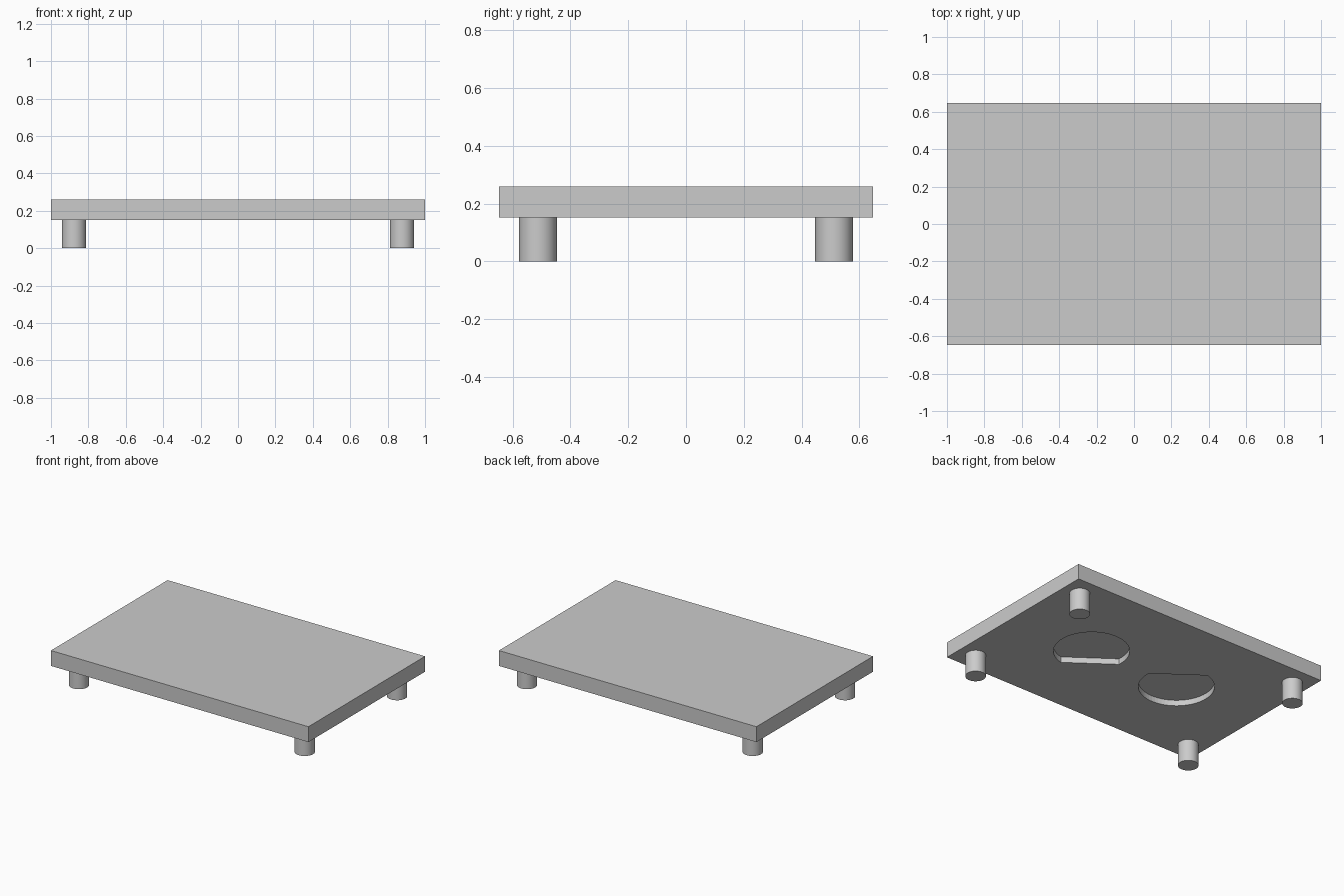
import bpy
import bmesh
from math import radians
from mathutils import Matrix, Vector

cube = bpy.data.objects.get("Cube")
if cube:
    bpy.data.objects.remove(cube, do_unlink=True)

SIZE = Vector((2.0, 1.294, 0.108))
BOTTOM = 0.152
LEG_X, LEG_Y, LEG_R = 0.877, 0.512, 0.065
POCKET_X, POCKET_R, POCKET_DEPTH, FLAT = 0.35, 0.241, 0.04, 0.155

grey = bpy.data.materials.new("plain grey")
grey.use_nodes = True
grey.diffuse_color = (0.6, 0.6, 0.6, 1)
grey.node_tree.nodes["Principled BSDF"].inputs["Base Color"].default_value = grey.diffuse_color


def make_object(name, bm):
    mesh = bpy.data.meshes.new(name)
    bm.to_mesh(mesh)
    bm.free()
    mesh.materials.append(grey)
    obj = bpy.data.objects.new(name, mesh)
    bpy.context.collection.objects.link(obj)
    return obj


def activate(obj):
    bpy.ops.object.select_all(action="DESELECT")
    obj.select_set(True)
    bpy.context.view_layer.objects.active = obj


def cylinder(radius, z0, z1, segments=64):
    bm = bmesh.new()
    bmesh.ops.create_cone(bm, cap_ends=True, segments=segments, radius1=radius,
                          radius2=radius, depth=z1 - z0,
                          matrix=Matrix.Translation((0, 0, (z0 + z1) / 2)))
    return bm


# Flat rectangular top
bm = bmesh.new()
bmesh.ops.create_cube(bm, size=1)
bmesh.ops.scale(bm, vec=SIZE, verts=bm.verts)
bmesh.ops.translate(bm, vec=(0, 0, BOTTOM + SIZE.z / 2), verts=bm.verts)
top = make_object("table_top", bm)

# Two shallow round pockets underneath, each with one flat side
for side in (-1, 1):
    bm = cylinder(POCKET_R, BOTTOM - 0.05, BOTTOM + POCKET_DEPTH)
    normal = Matrix.Rotation(radians(54), 3, "Z") @ Vector((-side, 0, 0))
    cut = bmesh.ops.bisect_plane(bm, geom=bm.verts[:] + bm.edges[:] + bm.faces[:],
                                 plane_co=normal * FLAT, plane_no=normal, clear_outer=True)
    bmesh.ops.holes_fill(bm, edges=[e for e in bm.edges if e.is_boundary])
    bmesh.ops.translate(bm, vec=(side * POCKET_X, 0, 0), verts=bm.verts)
    bmesh.ops.recalc_face_normals(bm, faces=bm.faces)
    cutter = make_object("pocket_cutter", bm)
    cutter.hide_render = True
    mod = top.modifiers.new("pocket", "BOOLEAN")
    mod.operation = "DIFFERENCE"
    mod.solver = "EXACT"
    mod.object = cutter
    activate(top)
    bpy.ops.object.modifier_apply(modifier=mod.name)
    bpy.data.objects.remove(cutter, do_unlink=True)

# Four round legs
for y_name, y in (("front", -LEG_Y), ("back", LEG_Y)):
    for x_name, x in (("right", -LEG_X), ("left", LEG_X)):
        leg = make_object(f"{y_name}_{x_name}_leg", cylinder(LEG_R, 0, BOTTOM, 48))
        leg.location = (x, y, 0)
        activate(leg)
        bpy.ops.object.shade_smooth_by_angle(angle=radians(30))
